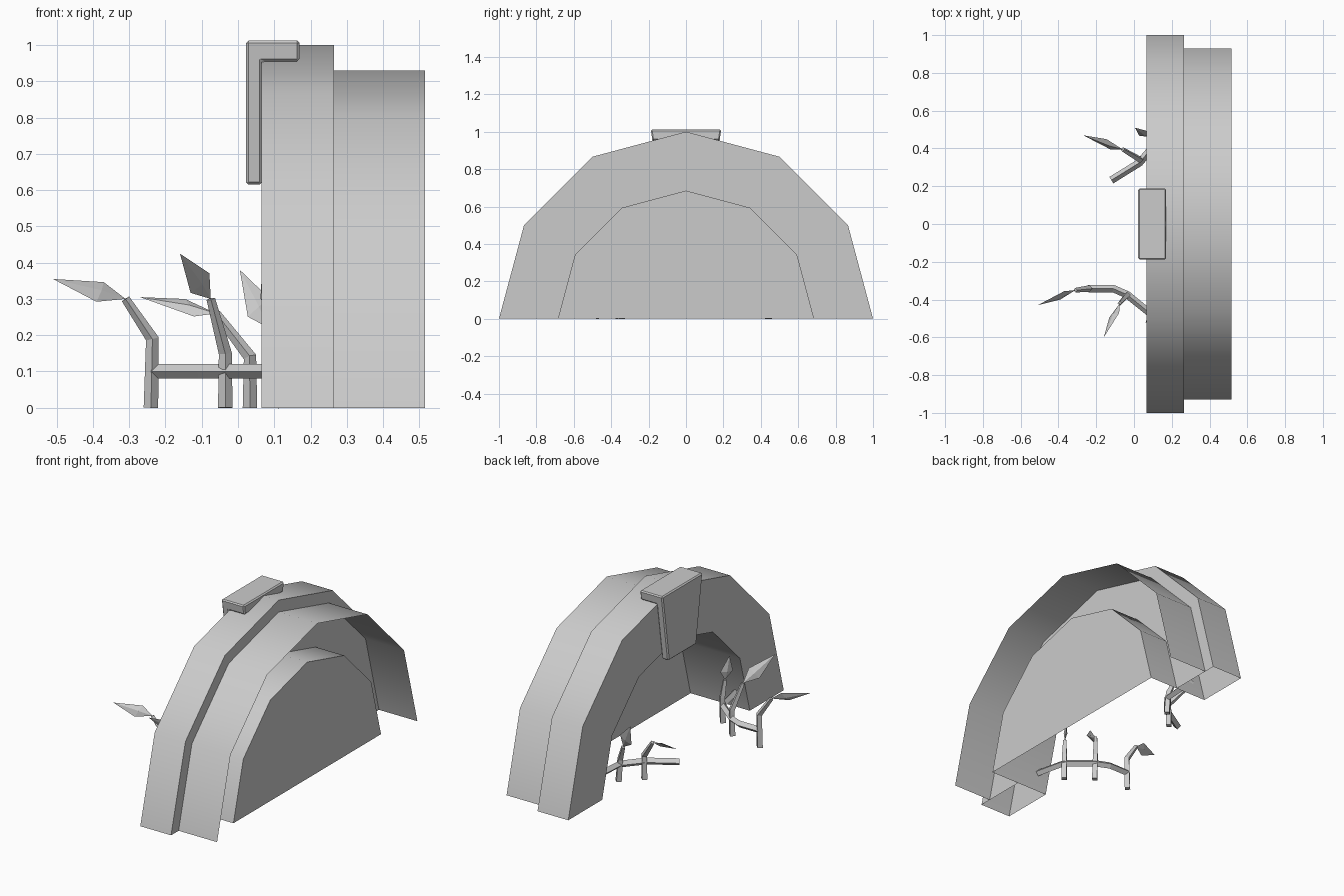
import bpy, bmesh, math
from mathutils import Vector

cube = bpy.data.objects.get("Cube")
if cube:
    bpy.data.objects.remove(cube)

COLOUR = (0.6, 0.6, 0.6, 1)
grey = bpy.data.materials.new("plain_grey")
grey.use_nodes = True
grey.diffuse_color = COLOUR
grey.node_tree.nodes["Principled BSDF"].inputs["Base Color"].default_value = COLOUR


def finish(name, bm, smooth=None):
    """Turn a bmesh into a coloured object, smooth below the given angle."""
    mesh = bpy.data.meshes.new(name)
    bm.to_mesh(mesh)
    bm.free()
    mesh.materials.append(grey)
    obj = bpy.data.objects.new(name, mesh)
    bpy.context.collection.objects.link(obj)
    if smooth:
        bpy.ops.object.select_all(action='DESELECT')
        obj.select_set(True)
        bpy.context.view_layer.objects.active = obj
        bpy.ops.object.shade_smooth_by_angle(angle=math.radians(smooth))
    return obj


def half_lathe(name, profile, steps=6):
    """Sweep an (x, radius) profile over a half circle about the x axis."""
    bm = bmesh.new()
    rings = []
    for i in range(steps + 1):
        a = math.pi * i / steps
        rings.append([bm.verts.new((x, r * math.cos(a), r * math.sin(a))) for x, r in profile])
    for r0, r1 in zip(rings, rings[1:]):
        for j in range(len(profile) - 1):
            bm.faces.new((r0[j], r0[j + 1], r1[j + 1], r1[j]))
    bmesh.ops.remove_doubles(bm, verts=bm.verts, dist=1e-5)
    return finish(name, bm, 40)


def square_tube(name, path, radii):
    """Four-sided tube through the path, with its corners turned up and sideways."""
    pts = [Vector(p) for p in path]
    bm = bmesh.new()
    rings = []
    for i, p in enumerate(pts):
        d = (pts[min(i + 1, len(pts) - 1)] - pts[max(i - 1, 0)]).normalized()
        ref = Vector((0, 0, 1)) if abs(pts[-1].z - pts[0].z) < 0.01 else Vector((0, 1, 0))
        side = d.cross(ref).normalized()
        up = side.cross(d)
        rings.append([bm.verts.new(p + v * radii[i]) for v in (side, up, -side, -up)])
    for r0, r1 in zip(rings, rings[1:]):
        for j in range(4):
            k = (j + 1) % 4
            bm.faces.new((r0[j], r0[k], r1[k], r1[j]))
    bm.faces.new(rings[0])
    bm.faces.new(rings[-1])
    bmesh.ops.recalc_face_normals(bm, faces=bm.faces)
    return finish(name, bm)


def leaf(name, base, tip, width):
    """Thin pointed blade: four mid corners between a base and a tip."""
    base, tip, width = Vector(base), Vector(tip), Vector(width)
    mid = base.lerp(tip, 0.35)
    thick = (tip - base).cross(width).normalized() * 0.01
    bm = bmesh.new()
    ends = [bm.verts.new(base), bm.verts.new(tip)]
    ring = [bm.verts.new(mid + v) for v in (width, thick, -width, -thick)]
    for j in range(4):
        for e in ends:
            bm.faces.new((ring[j], ring[(j + 1) % 4], e))
    bmesh.ops.recalc_face_normals(bm, faces=bm.faces)
    return finish(name, bm)


# Arch: hollow main band, thin rear hood, and the panel closing the opening
half_lathe("arch_band", [(0.265, 0.685), (0.265, 1), (0.065, 1), (0.065, 0.685), (0.45, 0.685)])
half_lathe("rear_hood", [(0.515, 0.93), (0.265, 0.93)])
half_lathe("back_panel", [(0.45, 0), (0.45, 0.685)])

# Keystone: L-shaped profile, narrowing downward
bm = bmesh.new()
outline = [(0.022, 0.615), (0.022, 1.012), (0.17, 1.012), (0.17, 0.955), (0.066, 0.955), (0.066, 0.615)]
sides = []
for s in (-1, 1):
    sides.append([bm.verts.new((x, s * (0.13 + (z - 0.615) * 0.147), z)) for x, z in outline])
    bm.faces.new(sides[-1])
for j in range(len(outline)):
    k = (j + 1) % len(outline)
    bm.faces.new((sides[0][j], sides[0][k], sides[1][k], sides[1][j]))
bmesh.ops.recalc_face_normals(bm, faces=bm.faces)
keystone = finish("keystone", bm)
bevel = keystone.modifiers.new("soft_edges", 'BEVEL')
bevel.width = 0.007
bevel.segments = 1

# Runners creeping out along the ground from both feet of the arch
RUNNERS = {
    "right_runner": [(0.14, -0.66, 0.1), (0.1, -0.485, 0.1), (-0.035, -0.375, 0.1),
                     (-0.11, -0.342, 0.1), (-0.24, -0.342, 0.1)],
    "left_runner": [(0.14, 0.66, 0.1), (0.125, 0.44, 0.1), (0.03, 0.325, 0.1), (-0.12, 0.232, 0.1)],
}
for name, path in RUNNERS.items():
    square_tube(name, path, [0.02] * len(path))

# Sprouts: stem path, leaf tip, leaf half-width
SPROUTS = {
    "right_outer": ([(-0.24, -0.342, 0), (-0.236, -0.342, 0.19), (-0.31, -0.35, 0.3)],
                    (-0.51, -0.43, 0.355), (0.01, 0.022, 0.027)),
    "right_middle": ([(-0.035, -0.38, 0), (-0.035, -0.375, 0.15), (-0.075, -0.42, 0.3)],
                     (-0.16, -0.6, 0.425), (0.026, 0.012, 0.027)),
    "right_inner": ([(0.1, -0.485, 0), (0.1, -0.48, 0.15), (0.09, -0.49, 0.25)],
                    (0.067, -0.5, 0.395), (0.02, 0.03, 0)),
    "left_outer": ([(0.033, 0.34, 0), (0.033, 0.34, 0.14), (-0.06, 0.395, 0.26)],
                   (-0.27, 0.47, 0.305), (-0.012, 0.028, 0.024)),
    "left_inner": ([(0.13, 0.44, 0), (0.12, 0.44, 0.13), (0.085, 0.46, 0.22)],
                   (0.005, 0.51, 0.38), (0.03, 0.01, 0.025)),
}
for name, (path, tip, width) in SPROUTS.items():
    square_tube(name + "_stem", path, [0.02, 0.018, 0.012])
    leaf(name + "_leaf", path[-1], tip, width)
